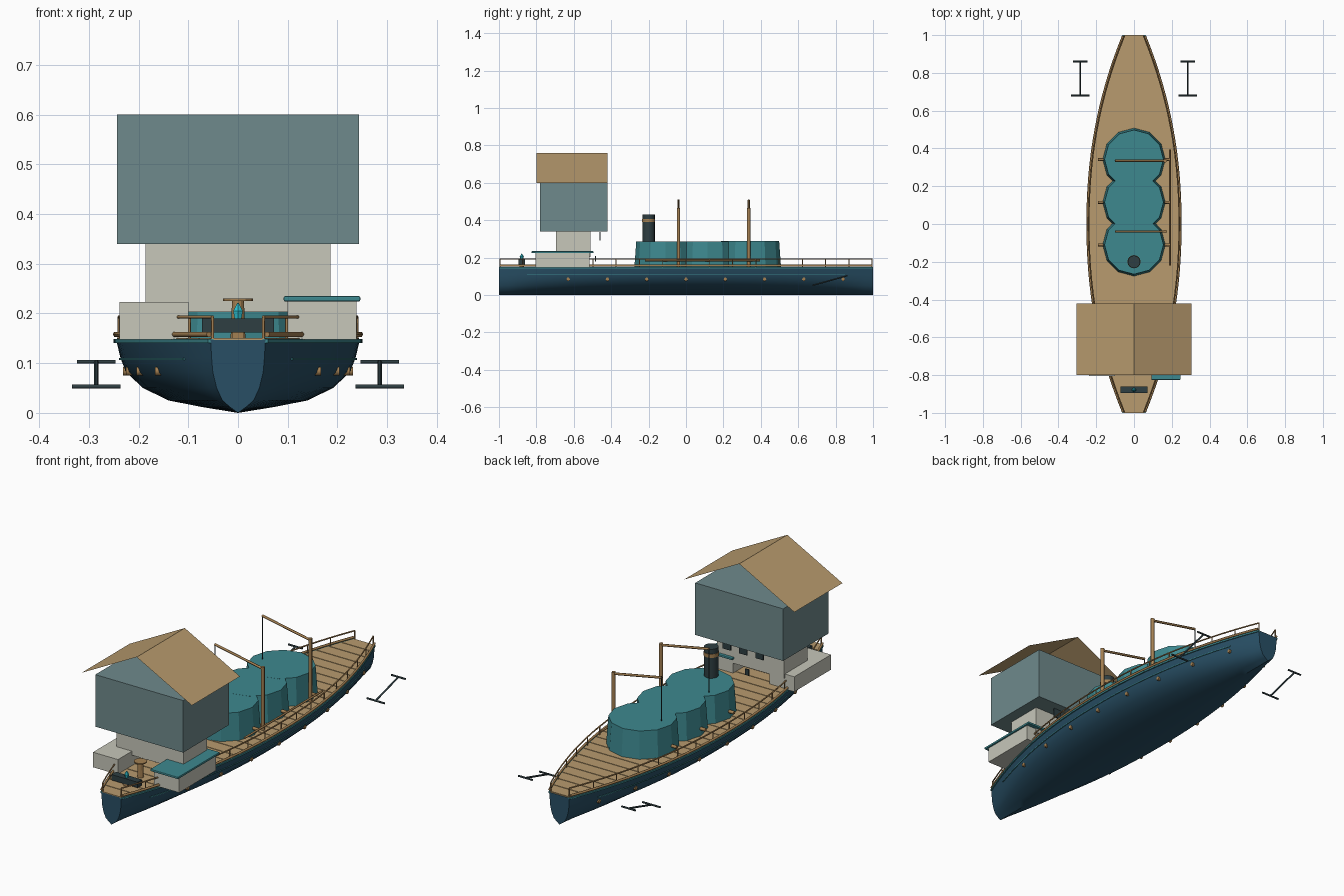
import bpy, bmesh, math
from mathutils import Vector

if "Cube" in bpy.data.objects:
    bpy.data.objects.remove(bpy.data.objects["Cube"])


def material(name, r, g, b):
    lin = [((c / 255 + 0.055) / 1.055) ** 2.4 for c in (r, g, b)]
    m = bpy.data.materials.new(name)
    m.diffuse_color = (*lin, 1)
    m.use_nodes = True
    m.node_tree.nodes["Principled BSDF"].inputs["Base Color"].default_value = m.diffuse_color
    return m


WOOD = material("deck_wood", 184, 155, 110)
BRASS = material("rail_brown", 164, 128, 82)
NAVY = material("hull_navy", 40, 79, 101)
TEAL = material("teal", 61, 136, 143)
SLATE = material("slate_blue", 111, 138, 140)
STONE = material("pale_grey", 199, 199, 186)
DARK = material("dark_iron", 46, 62, 66)
CYAN = material("bright_cyan", 45, 190, 205)


def half_width(y):
    return 0.055 + 0.19 * (1 - min(1, abs(y)) ** 2.15)


def finish(name, bm, mats, smooth=False):
    me = bpy.data.meshes.new(name)
    bm.to_mesh(me)
    bm.free()
    ob = bpy.data.objects.new(name, me)
    bpy.context.collection.objects.link(ob)
    for m in mats:
        me.materials.append(m)
    if smooth:
        bpy.ops.object.select_all(action='DESELECT')
        ob.select_set(True)
        bpy.context.view_layer.objects.active = ob
        bpy.ops.object.shade_smooth_by_angle(angle=math.radians(35))
    return ob


def box(name, x, y, z, mat):
    """Box from (min, max) pairs on each axis."""
    bm = bmesh.new()
    bmesh.ops.create_cube(bm, size=1)
    for v in bm.verts:
        v.co = [(p[0] + p[1]) / 2 + c * (p[1] - p[0]) for c, p in zip(v.co, (x, y, z))]
    return finish(name, bm, [mat])


def cone(name, x, y, z0, z1, r0, r1, mat, sides=12, smooth=False):
    bm = bmesh.new()
    bmesh.ops.create_cone(bm, cap_ends=True, segments=sides, radius1=r0, radius2=r1, depth=z1 - z0)
    bmesh.ops.translate(bm, verts=bm.verts, vec=(x, y, (z0 + z1) / 2))
    return finish(name, bm, [mat], smooth)


def tube(name, paths, r, mat):
    """Round rods along one or more point paths, in a single mesh."""
    cu = bpy.data.curves.new(name, 'CURVE')
    cu.dimensions = '3D'
    cu.bevel_depth = r
    cu.bevel_resolution = 1
    cu.use_fill_caps = True
    for pts in paths:
        sp = cu.splines.new('POLY')
        sp.points.add(len(pts) - 1)
        for p, c in zip(sp.points, pts):
            p.co = (*c, 1)
    ob = bpy.data.objects.new(name, cu)
    bpy.context.collection.objects.link(ob)
    cu.materials.append(mat)
    bpy.ops.object.select_all(action='DESELECT')
    ob.select_set(True)
    bpy.context.view_layer.objects.active = ob
    bpy.ops.object.convert(target='MESH')
    return bpy.context.object


# Hull: one half-section scaled along the length
section = [(0, 0), (0.3, 0.012), (0.57, 0.025), (0.78, 0.05), (0.92, 0.082), (0.965, 0.11), (1, 0.147)]
ring = [(-s, z) for s, z in reversed(section[1:])] + section
ys = [-1 + i / 20 for i in range(41)]
bm = bmesh.new()
rows = [[bm.verts.new((s * half_width(y), y, z)) for s, z in ring] for y in ys]
for a, b in zip(rows, rows[1:]):
    for i in range(len(ring) - 1):
        bm.faces.new((a[i], a[i + 1], b[i + 1], b[i]))
    bm.faces.new((a[-1], a[0], b[0], b[-1])).material_index = 1
for r in (rows[0], rows[-1]):
    bm.faces.new(r)
bmesh.ops.recalc_face_normals(bm, faces=bm.faces)
finish("hull", bm, [NAVY, WOOD], True)


def side_strip(name, y0, y1, z0, z1, k, out, mat):
    """Thin band that follows both sides of the hull."""
    bm = bmesh.new()
    n = 36
    for sgn in (-1, 1):
        prev = None
        for i in range(n + 1):
            y = y0 + (y1 - y0) * i / n
            w = half_width(y) * k
            q = [bm.verts.new((sgn * (w + o), y, z)) for o, z in
                 ((-0.006, z0), (out, z0), (out, z1), (-0.006, z1))]
            if prev:
                for j in range(4):
                    bm.faces.new((prev[j], prev[(j + 1) % 4], q[(j + 1) % 4], q[j]))
            if i in (0, n):
                bm.faces.new(q)
            prev = q
    bmesh.ops.recalc_face_normals(bm, faces=bm.faces)
    finish(name, bm, [mat])


side_strip("gunwale_strip", -1, 1, 0.141, 0.149, 1, 0.005, TEAL)
side_strip("waterline_strip", -0.85, 0.85, 0.106, 0.11, 0.965, 0.003, TEAL)

# Deck planks laid across the hull
bm = bmesh.new()
step = 2 / 30
for i in range(30):
    y0, y1 = -1 + i * step, -1 + (i + 1) * step - 0.004
    lo, hi = [[bm.verts.new((s * (half_width(y) - 0.002), y, z)) for s, y in
               ((-1, y0), (1, y0), (1, y1), (-1, y1))] for z in (0.147, 0.151)]
    bm.faces.new(hi)
    for j in range(4):
        bm.faces.new((lo[j], lo[(j + 1) % 4], hi[(j + 1) % 4], hi[j]))
bmesh.ops.recalc_face_normals(bm, faces=bm.faces)
finish("deck_planks", bm, [WOOD])

# Rails, posts and portholes on both sides
rail_ys = [-0.995 + 1.99 * i / 32 for i in range(33)]
tube("lower_rail", [[(s * (half_width(y) + 0.001), y, 0.158) for y in rail_ys] for s in (-1, 1)], 0.006, BRASS)
tube("upper_rail", [[(s * (half_width(y) - 0.006), y, 0.193) for y in rail_ys] for s in (-1, 1)], 0.0035, BRASS)
tube("rail_posts", [[(s * (half_width(y) - 0.006), y, 0.148), (s * (half_width(y) - 0.006), y, 0.193)]
                    for s in (-1, 1) for y in rail_ys[::2]], 0.003, BRASS)
tube("portholes", [[(s * (half_width(y) * 0.92 - 0.008), y, 0.084), (s * (half_width(y) * 0.92 + 0.006), y, 0.084)]
                   for s in (-1, 1) for y in [-0.63 + 0.21 * i for i in range(8)]], 0.010, BRASS)

# Three joined tanks with side pipes
for i, y in enumerate((-0.11, 0.115, 0.342)):
    cone(f"tank_{i + 1}", 0, y, 0.148, 0.287 + i * 0.0004, 0.166, 0.156, TEAL)
tube("tank_outlets", [[(s * 0.14, y, 0.185), (s * 0.19, y, 0.185)]
                      for s in (-1, 1) for y in (-0.11, 0.115, 0.342)], 0.008, BRASS)
tube("side_pipe", [[(0.19, -0.22, 0.185), (0.19, 0.395, 0.185)]], 0.005, BRASS)

# Funnel with band
cone("funnel", 0, -0.2, 0.28, 0.432, 0.033, 0.033, DARK, 16, True)
cone("funnel_band", 0, -0.2, 0.39, 0.408, 0.035, 0.035, BRASS, 16, True)

# Cargo masts, booms and cables
for n, y in (("front", -0.04), ("rear", 0.335)):
    tube(n + "_mast", [[(0.165, y, 0.148), (0.165, y, 0.465)]], 0.010, BRASS)
    tube(n + "_boom", [[(0.17, y, 0.455), (-0.1, y, 0.507)]], 0.006, BRASS)
    tube(n + "_cable", [[(-0.1, y, 0.507), (-0.1, y, 0.29)]], 0.0025, DARK)

# Deckhouse
box("side_cabin_left", (-0.238, -0.1), (-0.805, -0.515), (0.148, 0.223), STONE)
box("side_cabin_right", (0.1, 0.238), (-0.805, -0.515), (0.148, 0.224), STONE)
cap = box("side_cabin_roof", (0.092, 0.246), (-0.825, -0.495), (0.224, 0.235), TEAL)
bev = cap.modifiers.new("soft_edge", 'BEVEL')
bev.width, bev.segments = 0.003, 2
box("middle_cabin", (-0.186, 0.186), (-0.695, -0.51), (0.203, 0.342), STONE)
box("upper_house", (-0.243, 0.243), (-0.78, -0.42), (0.34, 0.6), SLATE)
for i, x in enumerate((-0.085, 0.005, 0.095)):
    box(f"window_{i + 1}", (x - 0.022, x + 0.022), (-0.463, -0.457), (0.292, 0.338), DARK)
box("door_latch", (-0.01, 0.01), (-0.486, -0.48), (0.18, 0.21), DARK)

# Open gable roof
bm = bmesh.new()
a, b = [[bm.verts.new((x, y, z)) for x, z in ((-0.305, 0.6), (0, 0.76), (0.305, 0.6))] for y in (-0.8, -0.42)]
for i in (0, 1):
    bm.faces.new((a[i], a[i + 1], b[i + 1], b[i]))
bmesh.ops.recalc_face_normals(bm, faces=bm.faces)
if sum(f.normal.z for f in bm.faces) < 0:
    bmesh.ops.reverse_faces(bm, faces=bm.faces)
finish("gable_roof", bm, [WOOD])

# Foredeck fittings
box("bow_bench", (-0.072, 0.072), (-0.895, -0.86), (0.162, 0.19), DARK)
box("bench_foot", (-0.012, 0.012), (-0.89, -0.865), (0.148, 0.163), BRASS)
cone("bench_lamp_base", 0, -0.878, 0.189, 0.205, 0.008, 0.011, CYAN, 6)
cone("bench_lamp_tip", 0, -0.878, 0.205, 0.221, 0.011, 0.002, CYAN, 6)
cone("capstan_post", 0, -0.77, 0.148, 0.226, 0.015, 0.012, BRASS)
cone("capstan_top", 0, -0.77, 0.225, 0.23, 0.03, 0.03, BRASS)

# Anchors, mirrored
for n, s in (("left", -1), ("right", 1)):
    x = 0.285 * s
    tube(n + "_anchor", [[(x, 0.68, 0.053), (x, 0.86, 0.103)],
                         [(x - 0.049, 0.68, 0.053), (x + 0.049, 0.68, 0.053)],
                         [(x - 0.039, 0.86, 0.103), (x + 0.039, 0.86, 0.103)]], 0.0045, DARK)
